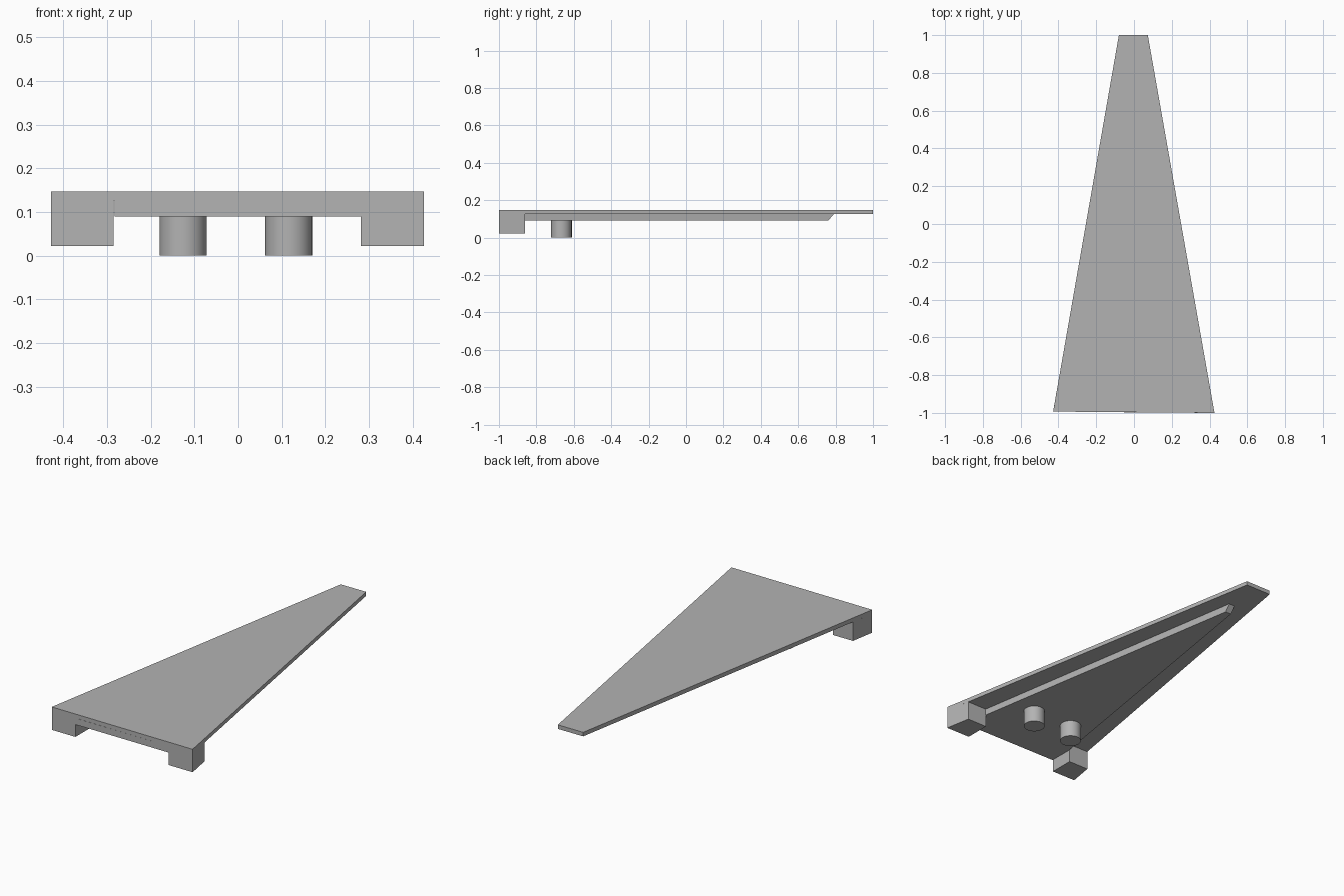
import bpy, bmesh

cube = bpy.data.objects.get("Cube")
if cube:
    bpy.data.objects.remove(cube, do_unlink=True)

GREY = (0.45, 0.45, 0.45, 1.0)
grey = bpy.data.materials.new("mid grey")
grey.use_nodes = True
grey.diffuse_color = GREY
grey.node_tree.nodes["Principled BSDF"].inputs["Base Color"].default_value = GREY


def prism(name, outline, z_low, z_high, low_outline=None):
    """Solid between a plan outline at z_high and one at z_low."""
    bm = bmesh.new()
    low = [bm.verts.new((x, y, z_low)) for x, y in low_outline or outline]
    high = [bm.verts.new((x, y, z_high)) for x, y in outline]
    bm.faces.new(low[::-1])
    bm.faces.new(high)
    n = len(low)
    for i in range(n):
        j = (i + 1) % n
        bm.faces.new((low[i], low[j], high[j], high[i]))
    bmesh.ops.recalc_face_normals(bm, faces=bm.faces)
    mesh = bpy.data.meshes.new(name)
    bm.to_mesh(mesh)
    bm.free()
    mesh.materials.append(grey)
    obj = bpy.data.objects.new(name, mesh)
    bpy.context.collection.objects.link(obj)
    return obj


# Tapered top plate
prism("top_plate", [(-0.428, -0.993), (0.426, -1), (0.073, 1), (-0.08, 1)], 0.125, 0.147)

# Raised wedge underneath, with a sloped tip
wide, tip = 0.283, 0.018
base = [(-wide, -0.995), (wide, -0.999), (wide, -0.86)]
prism("under_wedge",
      base + [(tip, 0.79), (-tip, 0.79), (-wide, -0.86)], 0.09, 0.125,
      base + [(tip, 0.76), (-tip, 0.76), (-wide, -0.86)])

# Front feet, outer sides following the taper of the plate
prism("left_foot", [(0.281, -0.999), (0.426, -1), (0.401, -0.86), (0.281, -0.86)], 0.022, 0.125)
prism("right_foot", [(-0.285, -0.994), (-0.285, -0.86), (-0.405, -0.86), (-0.428, -0.993)], 0.022, 0.125)

# Round pegs
for name, x, y in (("left_peg", 0.116, -0.667), ("right_peg", -0.126, -0.663)):
    bpy.ops.mesh.primitive_cylinder_add(vertices=48, radius=0.054, depth=0.095,
                                        location=(x, y, 0.0475))
    peg = bpy.context.object
    peg.name = name
    peg.data.materials.append(grey)
    bpy.ops.object.shade_smooth_by_angle()
